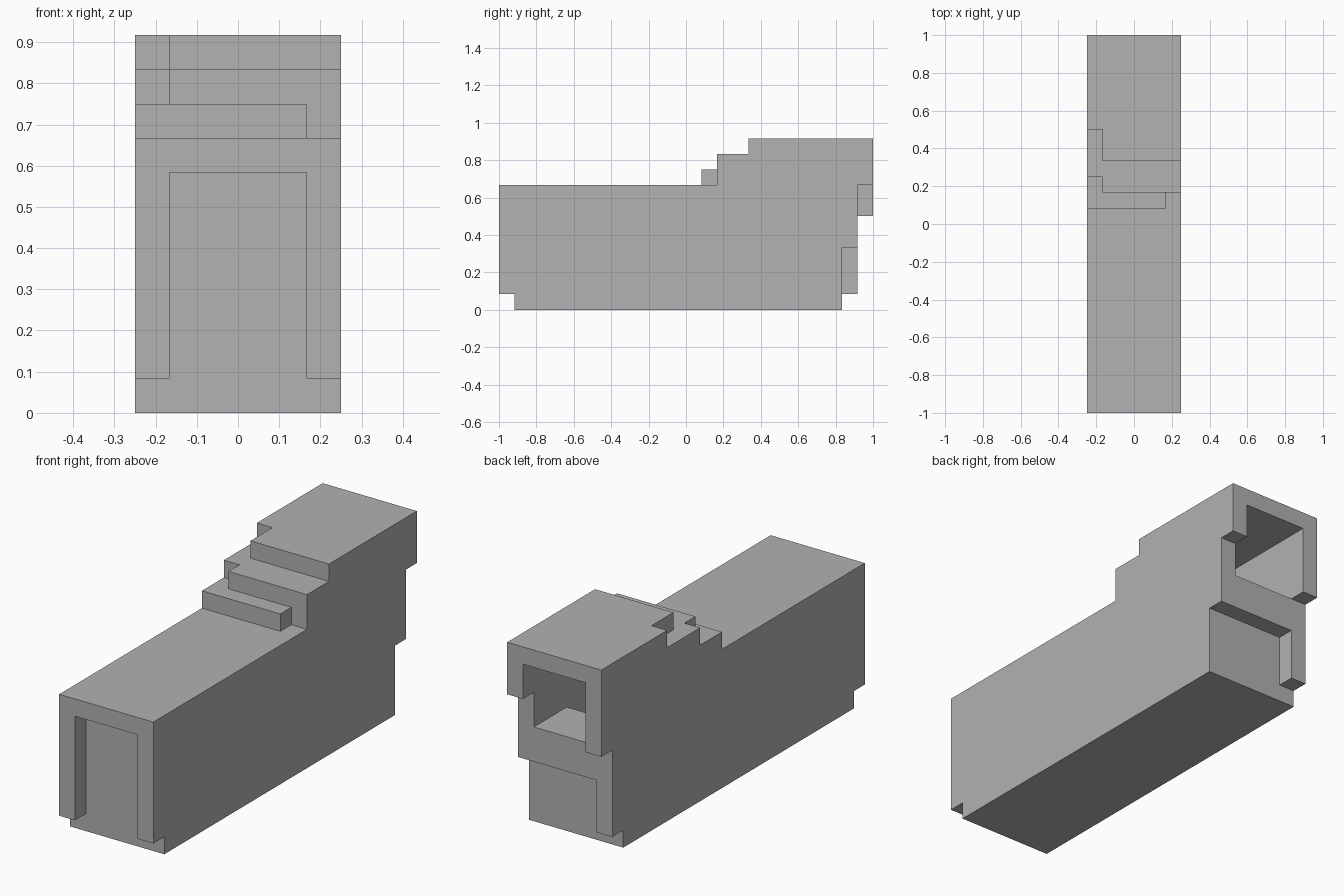
import bpy
import bmesh

UNIT = 1 / 12  # one block of the model

default = bpy.data.objects.get("Cube")
if default:
    bpy.data.objects.remove(default, do_unlink=True)

grey = bpy.data.materials.new("plain grey")
grey.use_nodes = True
colour = (0.445, 0.445, 0.445, 1)
grey.diffuse_color = colour
grey.node_tree.nodes["Principled BSDF"].inputs["Base Color"].default_value = colour


def slab(name, x0, x1, profile):
    """Extrude a (y, z) outline, given in blocks, from x0 to x1."""
    bm = bmesh.new()
    face = bm.faces.new([bm.verts.new((x0 * UNIT, y * UNIT, z * UNIT)) for y, z in profile])
    result = bmesh.ops.extrude_face_region(bm, geom=[face])
    verts = [v for v in result["geom"] if isinstance(v, bmesh.types.BMVert)]
    bmesh.ops.translate(bm, verts=verts, vec=((x1 - x0) * UNIT, 0, 0))
    bmesh.ops.recalc_face_normals(bm, faces=bm.faces)
    # Split the concave side outlines cleanly
    bmesh.ops.triangulate(bm, faces=[f for f in bm.faces if len(f.verts) > 4])
    mesh = bpy.data.meshes.new(name)
    bm.to_mesh(mesh)
    bm.free()
    mesh.materials.append(grey)
    obj = bpy.data.objects.new(name, mesh)
    bpy.context.collection.objects.link(obj)
    return obj


# Shared front edge of both side walls, from the deck down to the base
front_edge = [(-12, 8), (-12, 1), (-11, 1), (-11, 0)]

# Right wall: long rear posts and set-back steps
slab("right_wall", -3, -2, front_edge + [
    (10, 0), (10, 1), (11, 1), (11, 6), (12, 6), (12, 11),
    (6, 11), (6, 10), (3, 10), (3, 9), (1, 9), (1, 8)])

# Left wall: short rear posts and a taller first step
slab("left_wall", 2, 3, front_edge + [
    (10, 0), (10, 4), (11, 4), (11, 8), (12, 8), (12, 11),
    (4, 11), (4, 10), (2, 10), (2, 8)])

# Middle: base, recessed ends, stepped roof and the hollow open at the back
base_and_back = [(-11, 0), (10, 0), (10, 4), (11, 4), (11, 6), (8, 6), (8, 1)]
inner_ceiling = [(-10, 1), (-10, 7), (2, 7), (2, 8), (3, 8), (3, 9), (5, 9), (5, 10), (12, 10)]
outer_roof = [(12, 11), (4, 11), (4, 10), (2, 10), (2, 9), (1, 9), (1, 8),
              (-12, 8), (-12, 7), (-11, 7)]
slab("hollow_core", -2, 2, base_and_back + inner_ceiling + outer_roof)
